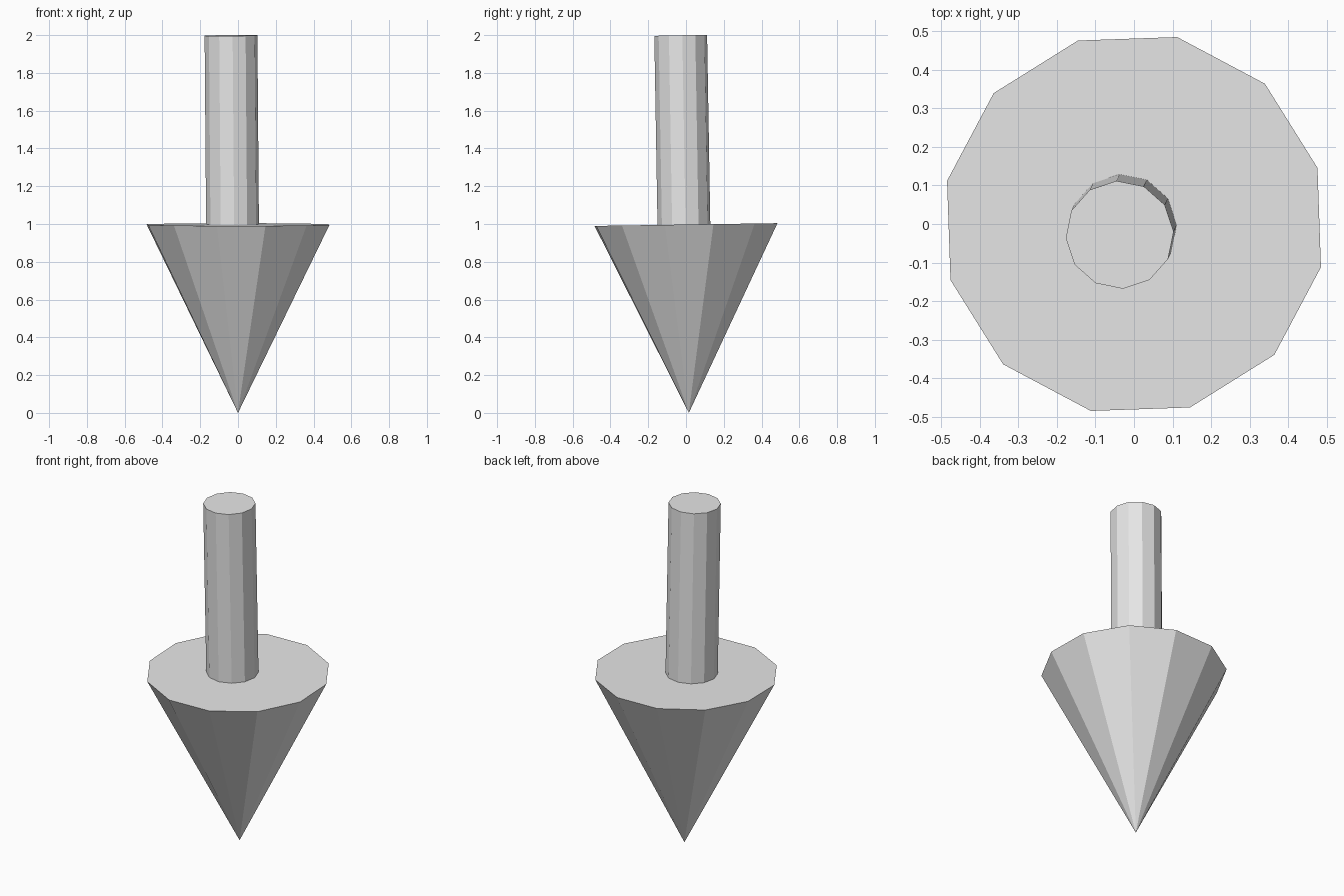
import bpy
import bmesh
from math import radians
from mathutils import Matrix, Vector

cube = bpy.data.objects.get("Cube")
if cube:
    bpy.data.objects.remove(cube, do_unlink=True)

grey = bpy.data.materials.new("plain_grey")
grey.use_nodes = True
grey.diffuse_color = (0.8, 0.8, 0.8, 1)
grey.node_tree.nodes["Principled BSDF"].inputs["Base Color"].default_value = (0.8, 0.8, 0.8, 1)


def tapered_part(name, bottom, top, bottom_radius, top_radius, turn):
    """Twelve-sided flat-shaded solid running between two points."""
    bottom, top = Vector(bottom), Vector(top)
    axis = top - bottom
    tilt = Vector((0, 0, 1)).rotation_difference(axis).to_matrix().to_4x4()
    place = Matrix.Translation((bottom + top) / 2) @ tilt @ Matrix.Rotation(radians(turn), 4, "Z")
    bm = bmesh.new()
    bmesh.ops.create_cone(bm, cap_ends=True, segments=12, radius1=bottom_radius,
                          radius2=top_radius, depth=axis.length, matrix=place)
    bmesh.ops.remove_doubles(bm, verts=bm.verts, dist=0.0001)
    bmesh.ops.recalc_face_normals(bm, faces=bm.faces)
    mesh = bpy.data.meshes.new(name)
    bm.to_mesh(mesh)
    bm.free()
    mesh.materials.append(grey)
    part = bpy.data.objects.new(name, mesh)
    bpy.context.collection.objects.link(part)
    return part


# Downward pointing head, leaning very slightly
tapered_part("arrow_head", (0, 0.015, 0), (0, 0, 0.997), 0, 0.497, 17)

# Off-centre shaft standing on the head
tapered_part("arrow_shaft", (-0.029, -0.011, 0.995), (-0.037, -0.028, 1.998), 0.14, 0.14, 3.5)
